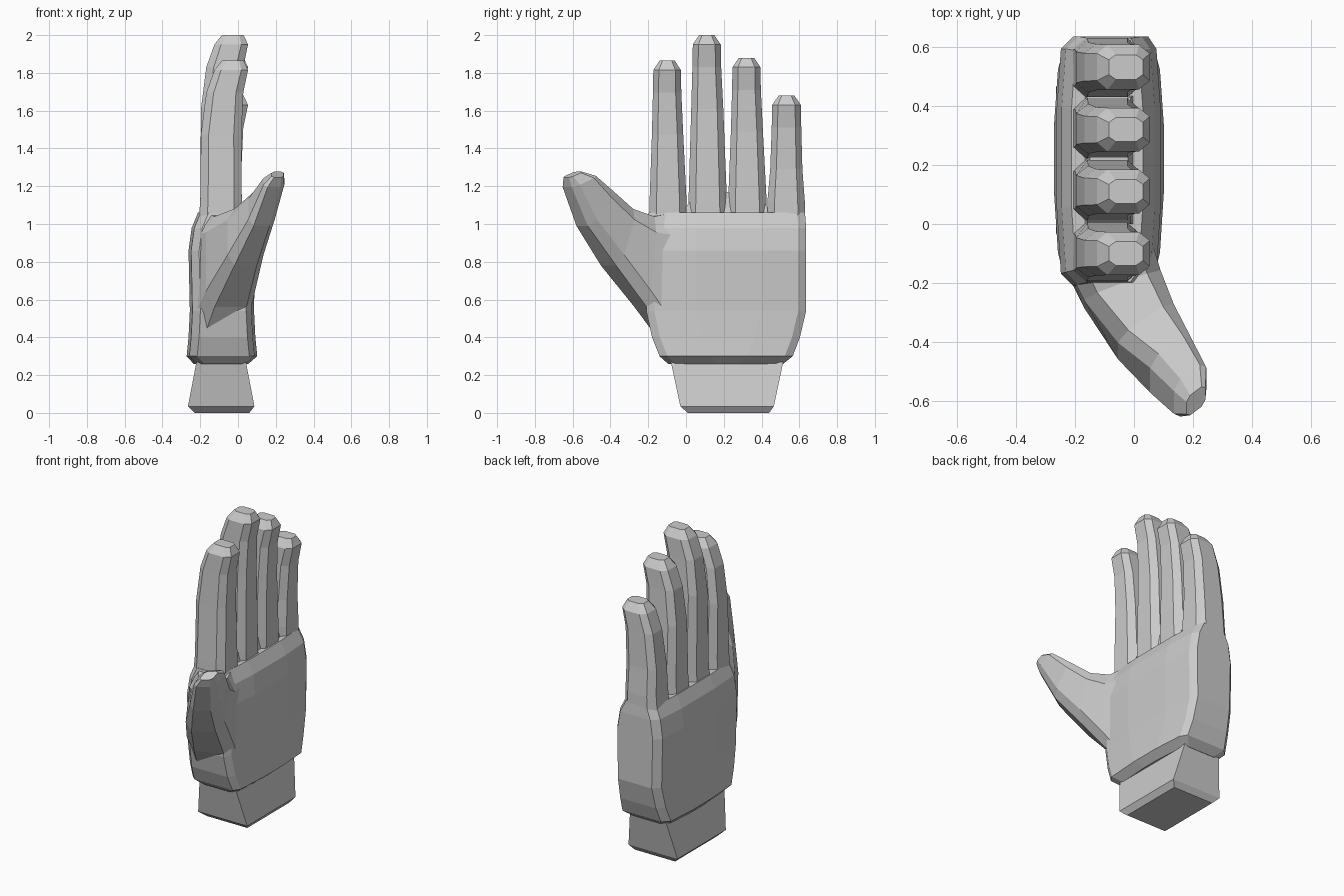
import bpy
import bmesh
from mathutils import Vector

if "Cube" in bpy.data.objects:
    bpy.data.objects.remove(bpy.data.objects["Cube"])

grey = bpy.data.materials.new("plain grey")
grey.diffuse_color = (0.6, 0.6, 0.6, 1)
grey.use_nodes = True
grey.node_tree.nodes["Principled BSDF"].inputs["Base Color"].default_value = grey.diffuse_color


def loft(name, rings):
    """Skin a list of equal-length point rings and cap both ends."""
    bm = bmesh.new()
    rows = [[bm.verts.new(p) for p in ring] for ring in rings]
    n = len(rows[0])
    for a, b in zip(rows, rows[1:]):
        for i in range(n):
            j = (i + 1) % n
            bm.faces.new((a[i], a[j], b[j], b[i]))
    bm.faces.new(rows[0][::-1])
    bm.faces.new(rows[-1])
    bmesh.ops.recalc_face_normals(bm, faces=bm.faces)
    mesh = bpy.data.meshes.new(name)
    bm.to_mesh(mesh)
    bm.free()
    mesh.materials.append(grey)
    obj = bpy.data.objects.new(name, mesh)
    bpy.context.collection.objects.link(obj)
    return obj


def octagon(center, u, v, k=0.6):
    """Rectangle with cut corners, spanned by half vectors u and v."""
    c, u, v = Vector(center), Vector(u), Vector(v)
    corners = [(1, -k), (1, k), (k, 1), (-k, 1), (-1, k), (-1, -k), (-k, -1), (k, -1)]
    return [c + u * s + v * t for s, t in corners]


def level(z, x0, x1, y0, y1, k=0.6):
    """Horizontal octagon from its bounds."""
    return octagon(((x0 + x1) / 2, (y0 + y1) / 2, z),
                   ((x1 - x0) / 2, 0, 0), (0, (y1 - y0) / 2, 0), k)


def rectangle(z, x0, x1, y0, y1):
    return [(x1, y0, z), (x1, y1, z), (x0, y1, z), (x0, y0, z)]


def palm_ring(z, x0, x1, y0, y1):
    """Cut-corner outline whose palm and back bulge slightly in the middle."""
    c, b, ya, yb = 0.042, 0.014, y0 + 0.26, y1 - 0.24
    return [(x, y, z) for x, y in [
        (x1 - c, y0), (x1 - b, y0 + c), (x1, ya), (x1, yb), (x1 - b, y1 - c), (x1 - c, y1),
        (x0 + c + b, y1), (x0 + b, y1 - c), (x0, yb), (x0, ya), (x0 + b, y0 + c), (x0 + c + b, y0)]]


# Wrist plug
loft("wrist", [rectangle(0.0, -0.23, 0.06, 0.01, 0.44),
               rectangle(0.035, -0.265, 0.087, -0.03, 0.465),
               rectangle(0.27, -0.22, 0.042, -0.08, 0.515)])

# Palm
loft("palm", [palm_ring(*r) for r in [
    (0.26, -0.235, 0.055, -0.095, 0.515),
    (0.30, -0.272, 0.102, -0.14, 0.565),
    (0.40, -0.262, 0.092, -0.18, 0.603),
    (0.54, -0.255, 0.085, -0.21, 0.636),
    (0.86, -0.262, 0.090, -0.21, 0.636),
    (0.98, -0.245, 0.070, -0.205, 0.636),
    (1.06, -0.212, 0.030, -0.197, 0.63)]])

# Webbing between the fingers
loft("finger_web", [rectangle(1.0, -0.18, 0.01, 0.0, 0.44),
                    rectangle(1.09, -0.16, -0.01, 0.0, 0.43),
                    rectangle(1.17, -0.15, -0.02, 0.06, 0.38)])

# Fingers: centre y at base and tip, top height, half widths at base and tip
for name, yb, yt, top, wb, wt in [
        ("index_finger", -0.095, -0.1, 1.865, 0.101, 0.073),
        ("middle_finger", 0.115, 0.11, 2.0, 0.105, 0.074),
        ("ring_finger", 0.325, 0.32, 1.88, 0.105, 0.074),
        ("little_finger", 0.53, 0.532, 1.68, 0.102, 0.076)]:
    wm, ym = wb * 0.35 + wt * 0.65, (yb + yt) / 2
    loft(name, [level(z, x0, x1, y - w, y + w, k) for z, x0, x1, y, w, k in [
        (1.0, -0.21, 0.02, yb, wb, 0.62),
        (1.12, -0.2, 0.02, yb, wb * 0.97, 0.62),
        (top - 0.39, -0.196, 0.018, ym, wm, 0.62),
        (top - 0.17, -0.168, 0.028, yt, wt * 1.03, 0.6),
        (top - 0.05, -0.125, 0.053, yt, wt, 0.6),
        (top, -0.085, 0.03, yt, wt * 0.55, 0.6)]])

# Thumb: centre, thickness vector and width vector of each section
loft("thumb", [octagon(*s) for s in [
    ((-0.09, -0.10, 0.72), (0.15, 0.03, 0), (0, 0.02, 0.34), 0.65),
    ((-0.04, -0.22, 0.80), (0.13, 0.05, 0), (0, 0.02, 0.24), 0.65),
    ((0.04, -0.365, 0.93), (0.095, 0.065, 0), (0, 0.045, 0.15), 0.62),
    ((0.125, -0.48, 1.08), (0.07, 0.05, 0), (0, 0.07, 0.09), 0.6),
    ((0.19, -0.565, 1.225), (0.055, 0.04, 0), (0, 0.064, 0.03), 0.6),
    ((0.21, -0.60, 1.262), (0.032, 0.024, 0), (0, 0.034, 0.015), 0.6)]])
